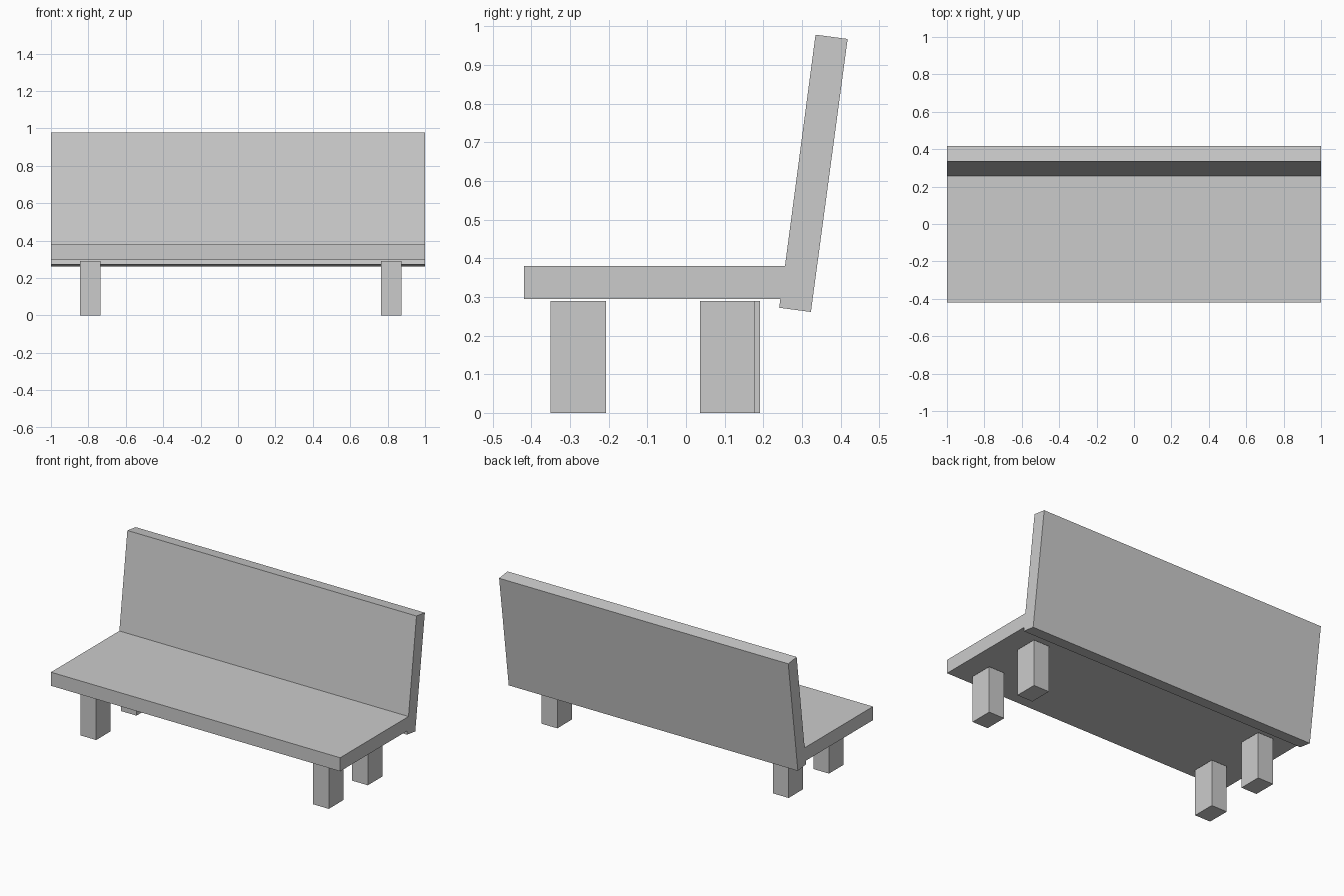
import bpy, bmesh
from mathutils import Vector

if "Cube" in bpy.data.objects:
    bpy.data.objects.remove(bpy.data.objects["Cube"])


def finish(name, bm):
    bmesh.ops.recalc_face_normals(bm, faces=bm.faces)
    mesh = bpy.data.meshes.new(name)
    bm.to_mesh(mesh)
    bm.free()
    obj = bpy.data.objects.new(name, mesh)
    bpy.context.collection.objects.link(obj)
    return obj


def extrude_profile(name, profile, x0, x1):
    """Extrude a closed y-z outline along x."""
    bm = bmesh.new()
    face = bm.faces.new([bm.verts.new((x0, y, z)) for y, z in profile])
    ext = bmesh.ops.extrude_face_region(bm, geom=[face], use_keep_orig=True)
    moved = [g for g in ext["geom"] if isinstance(g, bmesh.types.BMVert)]
    bmesh.ops.translate(bm, verts=moved, vec=Vector((x1 - x0, 0, 0)))
    return finish(name, bm)


# Seat and reclined backrest: one continuous side profile
extrude_profile("seat_and_backrest", [
    (-0.419, 0.295), (0.244, 0.295), (0.241, 0.272), (0.323, 0.261),
    (0.418, 0.967), (0.335, 0.978), (0.256, 0.38), (-0.419, 0.38),
], -1.0, 1.0)

# Four block legs (the left back one sits slightly further back)
LEG_W, LEG_D, LEG_H = 0.108, 0.143, 0.29
legs = {
    "front_left_leg": (-0.844, -0.35),
    "front_right_leg": (0.765, -0.35),
    "back_left_leg": (-0.844, 0.049),
    "back_right_leg": (0.765, 0.036),
}
for name, (x, y) in legs.items():
    outline = [(y, 0), (y + LEG_D, 0), (y + LEG_D, LEG_H), (y, LEG_H)]
    extrude_profile(name, outline, x, x + LEG_W)
